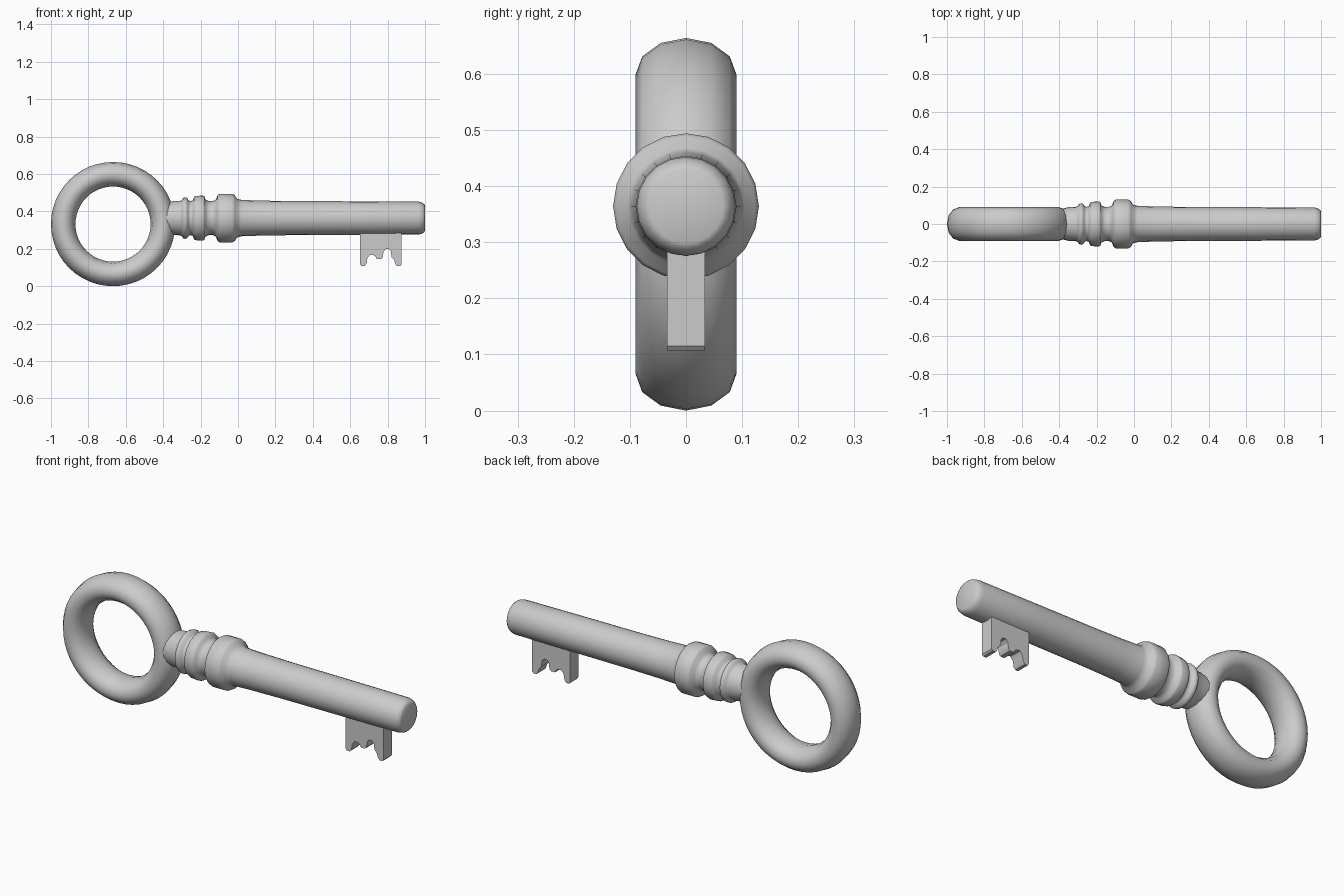
import bpy, bmesh, math

if "Cube" in bpy.data.objects:
    bpy.data.objects.remove(bpy.data.objects["Cube"])

def finish(name, bm, angle=40):
    bmesh.ops.recalc_face_normals(bm, faces=bm.faces)
    me = bpy.data.meshes.new(name)
    bm.to_mesh(me)
    bm.free()
    ob = bpy.data.objects.new(name, me)
    bpy.context.collection.objects.link(ob)
    bpy.ops.object.select_all(action='DESELECT')
    ob.select_set(True)
    bpy.context.view_layer.objects.active = ob
    bpy.ops.object.shade_smooth_by_angle(angle=math.radians(angle))
    return ob

def skin(bm, rings, closed=False):
    n = len(rings[0])
    pairs = list(zip(rings, rings[1:]))
    if closed:
        pairs.append((rings[-1], rings[0]))
    for a, b in pairs:
        for i in range(n):
            j = (i + 1) % n
            bm.faces.new((a[i], a[j], b[j], b[i]))

# Bow: ring with an elliptical section
bm = bmesh.new()
rings = []
for k in range(48):
    t = 2 * math.pi * k / 48
    ring = []
    for i in range(12):
        a = 2 * math.pi * i / 12
        r = 0.2665 + 0.0655 * math.cos(a)
        ring.append(bm.verts.new((-0.668 + r * math.cos(t), 0.09 * math.sin(a), 0.332 + r * math.sin(t))))
    rings.append(ring)
skin(bm, rings, closed=True)
finish("bow_ring", bm, 60)

# Shank: turned profile of (x, radius) with beads and collar
profile = [(-0.42, 0.078), (-0.385, 0.082), (-0.35, 0.090), (-0.31, 0.092), (-0.299, 0.098),
           (-0.293, 0.108), (-0.283, 0.111), (-0.272, 0.108), (-0.265, 0.096), (-0.255, 0.091),
           (-0.242, 0.095), (-0.234, 0.115), (-0.225, 0.118), (-0.190, 0.121), (-0.180, 0.117),
           (-0.174, 0.099), (-0.155, 0.091), (-0.135, 0.091), (-0.118, 0.099), (-0.109, 0.123),
           (-0.098, 0.130), (-0.030, 0.130), (-0.018, 0.124), (-0.006, 0.104), (0.02, 0.097),
           (0.12, 0.0935), (0.30, 0.091), (0.60, 0.090), (0.965, 0.088), (0.985, 0.083),
           (0.996, 0.074), (1.0, 0.066)]
bm = bmesh.new()
N = 20
rings = [[bm.verts.new((x, r * math.sin(2 * math.pi * i / N), 0.364 + r * math.cos(2 * math.pi * i / N)))
          for i in range(N)] for x, r in profile]
skin(bm, rings)
bm.faces.new(rings[0])
bm.faces.new(rings[-1])
finish("shank", bm, 60)

# Bit: toothed plate under the shank
outline = [(0.653, 0.32), (0.653, 0.118), (0.660, 0.107), (0.676, 0.107), (0.686, 0.118),
           (0.692, 0.150), (0.705, 0.167), (0.722, 0.167), (0.734, 0.160), (0.742, 0.145),
           (0.765, 0.145), (0.774, 0.155), (0.778, 0.185), (0.790, 0.198), (0.806, 0.198),
           (0.817, 0.187), (0.821, 0.155), (0.834, 0.140), (0.842, 0.118), (0.850, 0.107),
           (0.868, 0.107), (0.875, 0.115), (0.875, 0.32)]
bm = bmesh.new()
face = bm.faces.new([bm.verts.new((x, -0.034, z)) for x, z in outline])
ext = bmesh.ops.extrude_face_region(bm, geom=[face])
bmesh.ops.translate(bm, vec=(0, 0.068, 0), verts=[v for v in ext["geom"] if isinstance(v, bmesh.types.BMVert)])
finish("bit", bm, 35)
